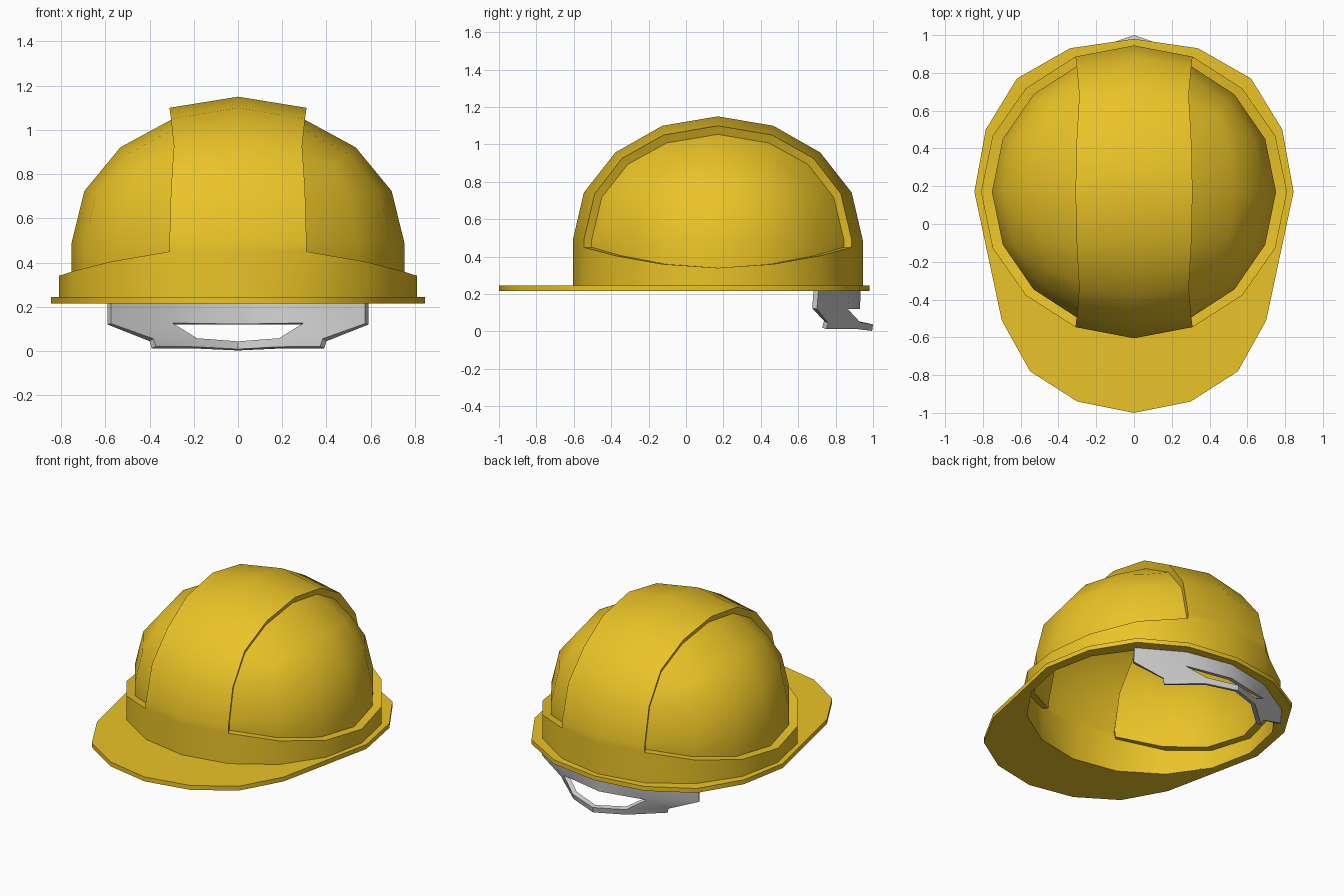
import bpy
import bmesh
from math import sin, sqrt, radians
from collections import Counter

if "Cube" in bpy.data.objects:
    bpy.data.objects.remove(bpy.data.objects["Cube"])

CY, CZ = 0.17, 0.49                   # centre of the dome
OUTER = (0.81, 0.775, 0.66)           # radii of the ridge and lower band
INNER = (0.752, 0.73, 0.61)           # radii of the recessed side panels

yellow = bpy.data.materials.new("yellow_plastic")
yellow.diffuse_color = (0.83, 0.55, 0.02, 1)
yellow.use_nodes = True
yellow.node_tree.nodes["Principled BSDF"].inputs["Base Color"].default_value = yellow.diffuse_color


def make_object(name, points, faces, thickness, material=None):
    """Thin sheet turned into a solid, with edges kept sharp."""
    bm = bmesh.new()
    verts = {k: bm.verts.new(p) for k, p in points.items()}
    for f in faces:
        bm.faces.new([verts[k] for k in f])
    bmesh.ops.recalc_face_normals(bm, faces=bm.faces)
    # make the sheet face up / outwards
    bm.normal_update()
    if sum(f.normal.dot(f.calc_center_median() - bm_centre) for f in bm.faces) < 0:
        bmesh.ops.reverse_faces(bm, faces=bm.faces)
    mesh = bpy.data.meshes.new(name)
    bm.to_mesh(mesh)
    bm.free()
    ob = bpy.data.objects.new(name, mesh)
    bpy.context.collection.objects.link(ob)
    if material:
        mesh.materials.append(material)
    bpy.ops.object.select_all(action='DESELECT')
    ob.select_set(True)
    bpy.context.view_layer.objects.active = ob
    mod = ob.modifiers.new("thickness", 'SOLIDIFY')
    mod.thickness = thickness
    mod.offset = -1
    bpy.ops.object.modifier_apply(modifier=mod.name)
    bpy.ops.object.shade_smooth_by_angle(angle=radians(32))
    return ob


from mathutils import Vector
bm_centre = Vector((0, CY, 0))


# --- dome: upper half of a 4x4 cube-sphere, plus two rows below its equator ---
def unit(i, j, k):
    c = [i / 2, j / 2, max(k, 0) / 2]
    m = max(range(3), key=lambda n: abs(c[n]))
    u, v = [n for n in range(3) if n != m]
    f = 1 - 0.184 * abs(c[u] * c[v]) ** 1.5
    r = [0, 0, 0]
    for n in (u, v):
        r[n] = sin(radians(45 * c[n])) * f
    r[m] = sqrt(1 - r[u] ** 2 - r[v] ** 2) * (1 if c[m] > 0 else -1)
    return r


def dome_point(i, j, k, inset):
    r = unit(i, j, k)
    R = INNER if inset else OUTER
    z = CZ + R[2] * r[2]
    if k == -1:                       # top of the band dips towards the sides
        ax = abs(r[0])
        z = 0.45 if ax < 0.5 else 0.405 if ax < 0.8 else 0.36 if ax < 0.95 else 0.34
    if k == -2:
        z = 0.22
    return (R[0] * r[0], CY + R[1] * r[1], z)


ring = ([(i, -2) for i in range(-2, 2)] + [(2, j) for j in range(-2, 2)] +
        [(i, 2) for i in range(2, -2, -1)] + [(-2, j) for j in range(2, -2, -1)])
cells = []
for n in range(16):
    p, q = ring[n], ring[(n + 1) % 16]
    for k in range(-2, 2):
        panel = k >= -1 and max(abs(p[0]), abs(q[0])) == 2
        cells.append(([(*p, k), (*q, k), (*q, k + 1), (*p, k + 1)], panel))
for i in range(-2, 2):
    for j in range(-2, 2):
        cells.append(([(i, j, 2), (i + 1, j, 2), (i + 1, j + 1, 2), (i, j + 1, 2)],
                      i in (-2, 1)))

# step walls where a recessed panel meets the ridge or the band
edges = Counter()
faces = []
for keys, panel in cells:
    faces.append([(*k, panel) for k in keys])
    if panel:
        for a, b in zip(keys, keys[1:] + keys[:1]):
            edges[tuple(sorted((a, b)))] += 1
for (a, b), count in edges.items():
    if count == 1:
        faces.append([(*a, False), (*b, False), (*b, True), (*a, True)])
points = {k: dome_point(*k) for f in faces for k in f}
make_object("helmet_shell", points, faces, 0.025, yellow)

# --- brim with the long front peak ---
half = [(0, 0.98), (0.34, 0.93), (0.62, 0.77), (0.785, 0.5), (0.845, 0.17),
        (0.70, -0.51), (0.55, -0.78), (0.30, -0.94), (0, -1.0)]
outline = half + [(-x, y) for x, y in half[-2:0:-1]]
points, faces = {}, []
for n, (x, y) in enumerate(outline):
    a = radians(22.5 * n)
    points["o", n] = (x, y, 0.245)
    points["i", n] = (0.785 * sin(a), CY + 0.75 * sin(a + radians(90)), 0.245)
    m = (n + 1) % 16
    faces.append([("o", n), ("i", n), ("i", m), ("o", m)])
make_object("brim", points, faces, 0.03, yellow)

# --- rear headband with two legs and a low adjusting loop ---
strap = {"t0": (0, 0.935, 0.24), "t1": (0.31, 0.875, 0.24), "t2": (0.59, 0.71, 0.24),
         "b0": (0, 0.93, 0.12), "b1": (0.31, 0.865, 0.12), "b2": (0.59, 0.70, 0.12),
         "l0": (0, 1.0, 0.038), "l1": (0.2, 0.93, 0.05), "l2": (0.40, 0.76, 0.045),
         "m0": (0, 0.995, 0.003), "m1": (0.2, 0.92, 0.012), "m2": (0.39, 0.75, 0.012)}
quads = ["t0 t1 b1 b0", "t1 t2 b2 b1", "b1 b2 l2 l1", "l1 l2 m2 m1", "l0 l1 m1 m0"]
points, faces = {}, []
for s in (1, -1):
    def side(key):
        return key if key.endswith("0") else key + str(s)
    for key, (x, y, z) in strap.items():
        points[side(key)] = (s * x, y, z)
    for q in quads:
        faces.append([side(k) for k in q.split()])
make_object("rear_headband", points, faces, 0.03)
